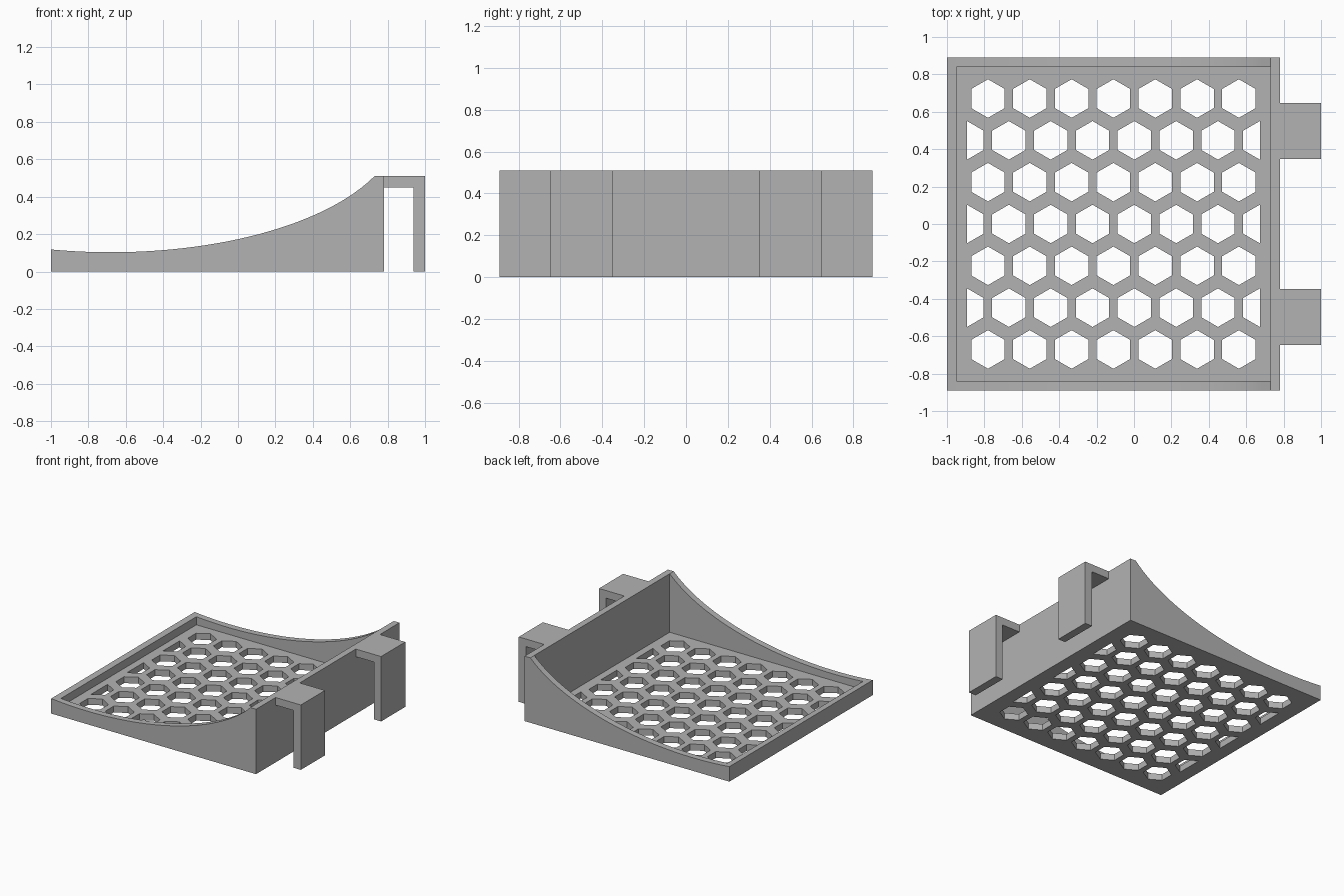
import bpy, bmesh
from math import sin, cos, pi, sqrt
from mathutils import Vector

cube = bpy.data.objects.get("Cube")
if cube:
    bpy.data.objects.remove(cube, do_unlink=True)

grey = bpy.data.materials.new("plain grey")
grey.use_nodes = True
grey.diffuse_color = (0.45, 0.45, 0.45, 1)
grey.node_tree.nodes["Principled BSDF"].inputs["Base Color"].default_value = grey.diffuse_color

LEFT, RIGHT, HALF_Y, TOP = -1.0, 0.78, 0.89, 0.51
WALL, FLOOR = 0.05, 0.05
MID = (LEFT + RIGHT) / 2


def prisms(name, outlines, offset):
    """One object from closed outlines, each extruded along offset."""
    bm = bmesh.new()
    for outline in outlines:
        face = bm.faces.new([bm.verts.new(p) for p in outline])
        new = bmesh.ops.extrude_face_region(bm, geom=[face])["geom"]
        bmesh.ops.translate(bm, vec=Vector(offset),
                            verts=[v for v in new if isinstance(v, bmesh.types.BMVert)])
    bmesh.ops.recalc_face_normals(bm, faces=bm.faces)
    mesh = bpy.data.meshes.new(name)
    bm.to_mesh(mesh)
    bm.free()
    mesh.materials.append(grey)
    obj = bpy.data.objects.new(name, mesh)
    bpy.context.collection.objects.link(obj)
    return obj


def select(obj):
    bpy.ops.object.select_all(action='DESELECT')
    obj.select_set(True)
    bpy.context.view_layer.objects.active = obj


def cut(obj, cutter):
    mod = obj.modifiers.new("cut", 'BOOLEAN')
    mod.operation, mod.solver, mod.object = 'DIFFERENCE', 'EXACT', cutter
    select(obj)
    bpy.ops.object.modifier_apply(modifier=mod.name)
    bpy.data.objects.remove(cutter, do_unlink=True)


# Tray: side profile with a sweeping elliptical rim
def rim(x):
    return 0.103 + 0.681 * (1 - sqrt(1 - ((x + 0.68) / 1.54) ** 2))


STEPS = 48
crest = RIGHT - WALL
xs = [LEFT + (crest - LEFT) * i / STEPS for i in range(STEPS)]
profile = [(RIGHT, 0), (LEFT, 0)] + [(x, rim(x)) for x in xs] + [(crest, TOP), (RIGHT, TOP)]
tray = prisms("tray", [[(x, -HALF_Y, z) for x, z in profile]], (0, 2 * HALF_Y, 0))

# Hollow inside
x0, x1, y1 = LEFT + WALL, RIGHT - WALL, HALF_Y - WALL
cut(tray, prisms("hollow_cutter", [[(x0, -y1, FLOOR), (x1, -y1, FLOOR),
                                    (x1, y1, FLOOR), (x0, y1, FLOOR)]], (0, 0, 1)))

# Honeycomb floor: rows of hexagons, with half cells at the ends of odd rows
PITCH, R = 0.2236, 0.103
cells = []
for row in range(-3, 4):
    odd = row % 2 == 0
    columns = [i - 3.5 for i in range(8)] if odd else [i - 3 for i in range(7)]
    for c in columns:
        corners = [(R * sin(k * pi / 3), R * cos(k * pi / 3)) for k in range(6)]
        if abs(c) > 3.2:
            corners = [p for p in corners if p[0] * c < 1e-4]
        cells.append([(MID + c * PITCH + dx, row * PITCH + dy, -0.1) for dx, dy in corners])
cut(tray, prisms("honeycomb_cutter", cells, (0, 0, 0.3)))
select(tray)
bpy.ops.object.shade_smooth_by_angle(angle=pi / 9)

# Hanging hooks: an arm and a leg down to the base
hook = [(RIGHT, TOP), (RIGHT, 0.45), (0.937, 0.45), (0.937, 0), (1, 0), (1, TOP)]
for name, y in (("front_hook", -0.648), ("back_hook", 0.348)):
    prisms(name, [[(x, y, z) for x, z in hook]], (0, 0.3, 0))
